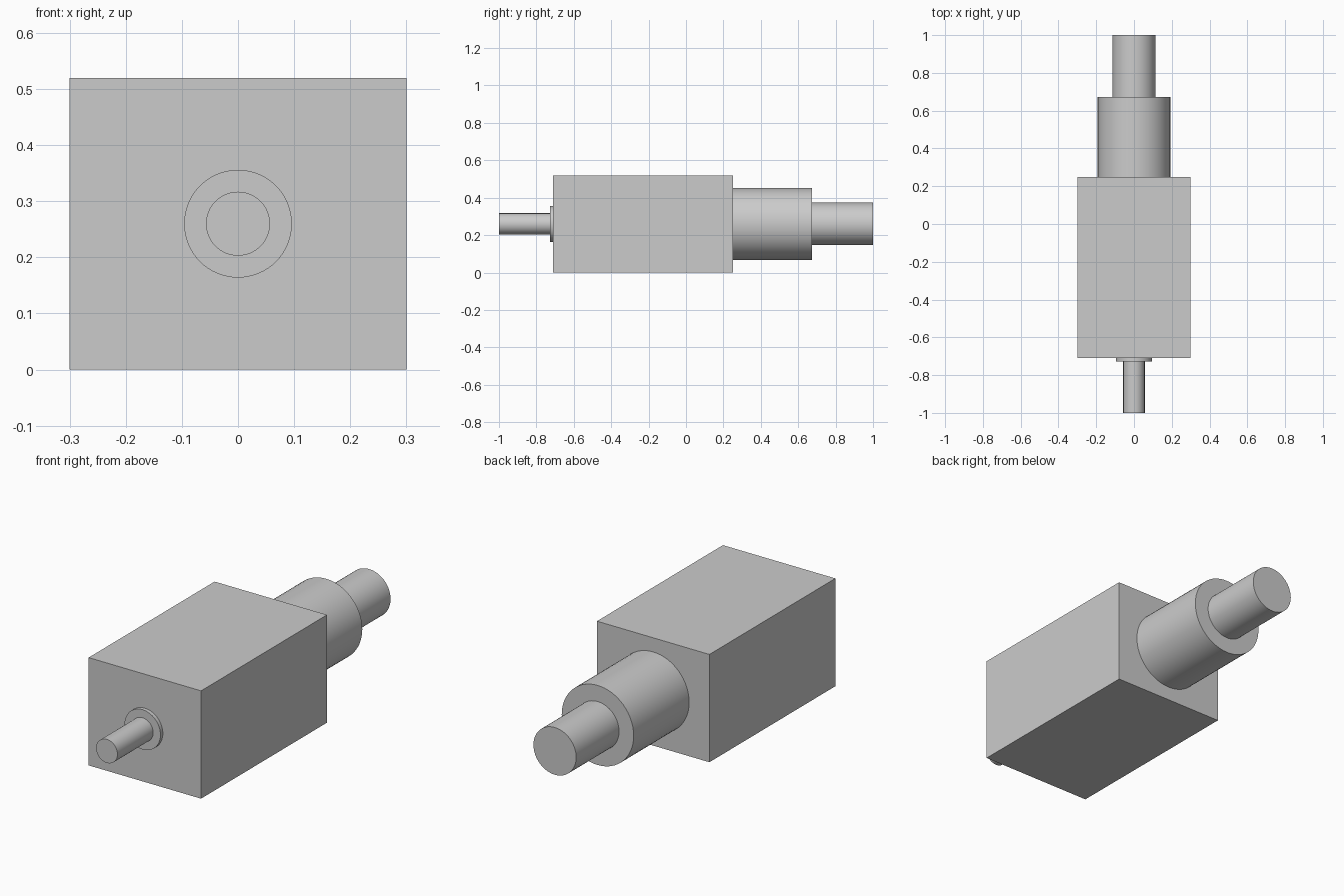
import bpy
import math

cube = bpy.data.objects.get("Cube")
if cube:
    bpy.data.objects.remove(cube, do_unlink=True)

# Single plain grey material
GREY = (0.6, 0.6, 0.6, 1.0)
grey = bpy.data.materials.new("plain_grey")
grey.use_nodes = True
grey.diffuse_color = GREY
grey.node_tree.nodes["Principled BSDF"].inputs["Base Color"].default_value = GREY

AXIS_Z = 0.26


def finish(name):
    obj = bpy.context.object
    obj.name = name
    obj.data.materials.append(grey)
    return obj


def rod(name, radius, y0, y1):
    """Round part lying along y on the common axis."""
    bpy.ops.mesh.primitive_cylinder_add(
        vertices=64, radius=radius, depth=y1 - y0,
        location=(0, (y0 + y1) / 2, AXIS_Z), rotation=(math.pi / 2, 0, 0))
    finish(name)
    bpy.ops.object.transform_apply(location=False, rotation=True, scale=True)
    bpy.ops.object.shade_smooth_by_angle(angle=math.radians(30))


# Box housing
FRONT, BACK = -0.71, 0.25
bpy.ops.mesh.primitive_cube_add(size=1, location=(0, (FRONT + BACK) / 2, AXIS_Z))
housing = finish("housing")
housing.scale = (0.6, BACK - FRONT, 2 * AXIS_Z)
bpy.ops.object.transform_apply(location=False, rotation=False, scale=True)

# Front output shaft and its collar
rod("front_shaft", 0.057, -1.0, -0.728)
rod("front_collar", 0.096, -0.728, FRONT)

# Rear barrel and end stub
rod("rear_barrel", 0.192, BACK, 0.673)
rod("rear_stub", 0.114, 0.673, 1.0)
